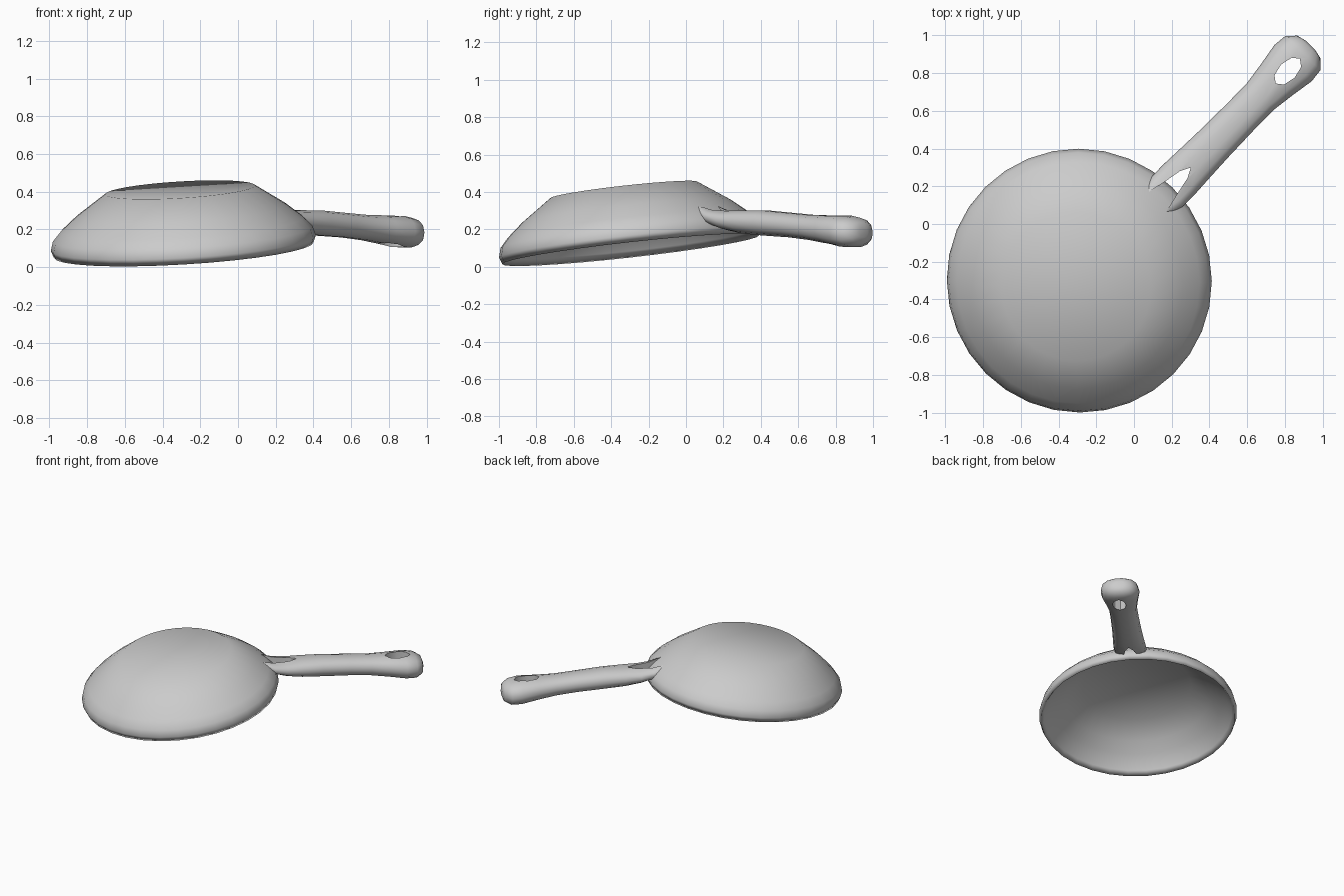
import bpy, bmesh, math
from mathutils import Vector, Matrix

cube = bpy.data.objects.get("Cube")
if cube:
    bpy.data.objects.remove(cube, do_unlink=True)

metal = bpy.data.materials.new("grey_metal")
metal.use_nodes = True
GREY = (0.6, 0.6, 0.6, 1)
metal.diffuse_color = GREY
metal.node_tree.nodes["Principled BSDF"].inputs["Base Color"].default_value = GREY


def loft(name, rings):
    """Skin a list of closed rings that all have the same number of points, capping both ends."""
    bm = bmesh.new()
    loops = [[bm.verts.new(p) for p in ring] for ring in rings]
    for a, b in zip(loops, loops[1:]):
        n = len(a)
        for i in range(n):
            bm.faces.new((a[i], a[(i + 1) % n], b[(i + 1) % n], b[i]))
    bm.faces.new(loops[0][::-1])
    bm.faces.new(loops[-1])
    bmesh.ops.recalc_face_normals(bm, faces=bm.faces[:])
    mesh = bpy.data.meshes.new(name)
    bm.to_mesh(mesh)
    bm.free()
    mesh.materials.append(metal)
    obj = bpy.data.objects.new(name, mesh)
    bpy.context.collection.objects.link(obj)
    return obj


def select(obj):
    bpy.ops.object.select_all(action='DESELECT')
    obj.select_set(True)
    bpy.context.view_layer.objects.active = obj


def prism(name, outline):
    return loft(name, [[(u, w, z) for u, w in outline] for z in (-0.5, 1)])


def cut(obj, cutter):
    mod = obj.modifiers.new("cut", 'BOOLEAN')
    mod.operation = 'DIFFERENCE'
    mod.solver = 'EXACT'
    mod.object = cutter
    select(obj)
    bpy.ops.object.modifier_apply(modifier=mod.name)
    bpy.data.objects.remove(cutter, do_unlink=True)


# Upturned pan: outer wall, rolled rim and inner wall as one tilted turned shape
up = Vector((-0.06, -0.112, 1)).normalized()
tilt = Vector((0, 0, 1)).rotation_difference(up).to_matrix()
base_centre = Vector((-0.307, -0.332, 0.41))
SIDES = 32
outer = [(0.397, 0), (0.56, -0.113), (0.645, -0.185), (0.69, -0.235), (0.704, -0.285)]
rim = [(0.69, -0.322)]
inner = [(0.667, -0.288), (0.64, -0.25), (0.59, -0.2), (0.515, -0.14), (0.385, -0.045)]
pan_rings = []
for r, h in outer + rim + inner:
    angles = [math.tau * i / SIDES for i in range(SIDES)]
    pan_rings.append([base_centre + tilt @ Vector((r * math.cos(a), r * math.sin(a), h))
                      for a in angles])
pan = loft("pan_body", pan_rings)
select(pan)
bpy.ops.object.shade_smooth()

# Handle: rounded sections along its length (distance, half width, centre z, half height)
sections = [(0.165, 0.076, 0.32, 0.012), (0.2, 0.1, 0.293, 0.03), (0.25, 0.115, 0.265, 0.043),
            (0.34, 0.115, 0.248, 0.052), (0.45, 0.11, 0.24, 0.063), (0.6, 0.104, 0.234, 0.068),
            (0.8, 0.1, 0.222, 0.066), (0.95, 0.1, 0.21, 0.068), (1.08, 0.118, 0.2, 0.076),
            (1.2, 0.138, 0.19, 0.086), (1.275, 0.13, 0.183, 0.08), (1.32, 0.085, 0.181, 0.058),
            (1.332, 0.035, 0.181, 0.025)]
POINTS = 14


def rounded(c):
    return math.copysign(abs(c) ** 0.85, c)


handle_rings = []
for u, half_w, z, half_h in sections:
    angles = [math.tau * i / POINTS for i in range(POINTS)]
    handle_rings.append([(u, half_w * rounded(math.cos(a)), z + half_h * rounded(math.sin(a)))
                         for a in angles])
handle = loft("handle", handle_rings)

# Hanging hole
cut(handle, prism("hole_cutter", [(1.15 + 0.092 * math.cos(math.tau * i / 8),
                                   0.05 * math.sin(math.tau * i / 8) - 0.01)
                                  for i in range(8)]))
# Forked end that grips the pan wall
notch = [(0.1, 0.078), (0.17, 0.07), (0.27, 0.047), (0.37, 0.028)]
cut(handle, prism("notch_cutter", notch + [(0.425, 0)] + [(u, -w) for u, w in notch[::-1]]))

# Turn the handle to point diagonally back from the pan
turn = Matrix.Rotation(math.radians(45.6), 4, 'Z')
handle.data.transform(Matrix.Translation((0.004, -0.004, 0)) @ turn)
select(handle)
bpy.ops.object.shade_smooth_by_angle(angle=math.radians(55))
